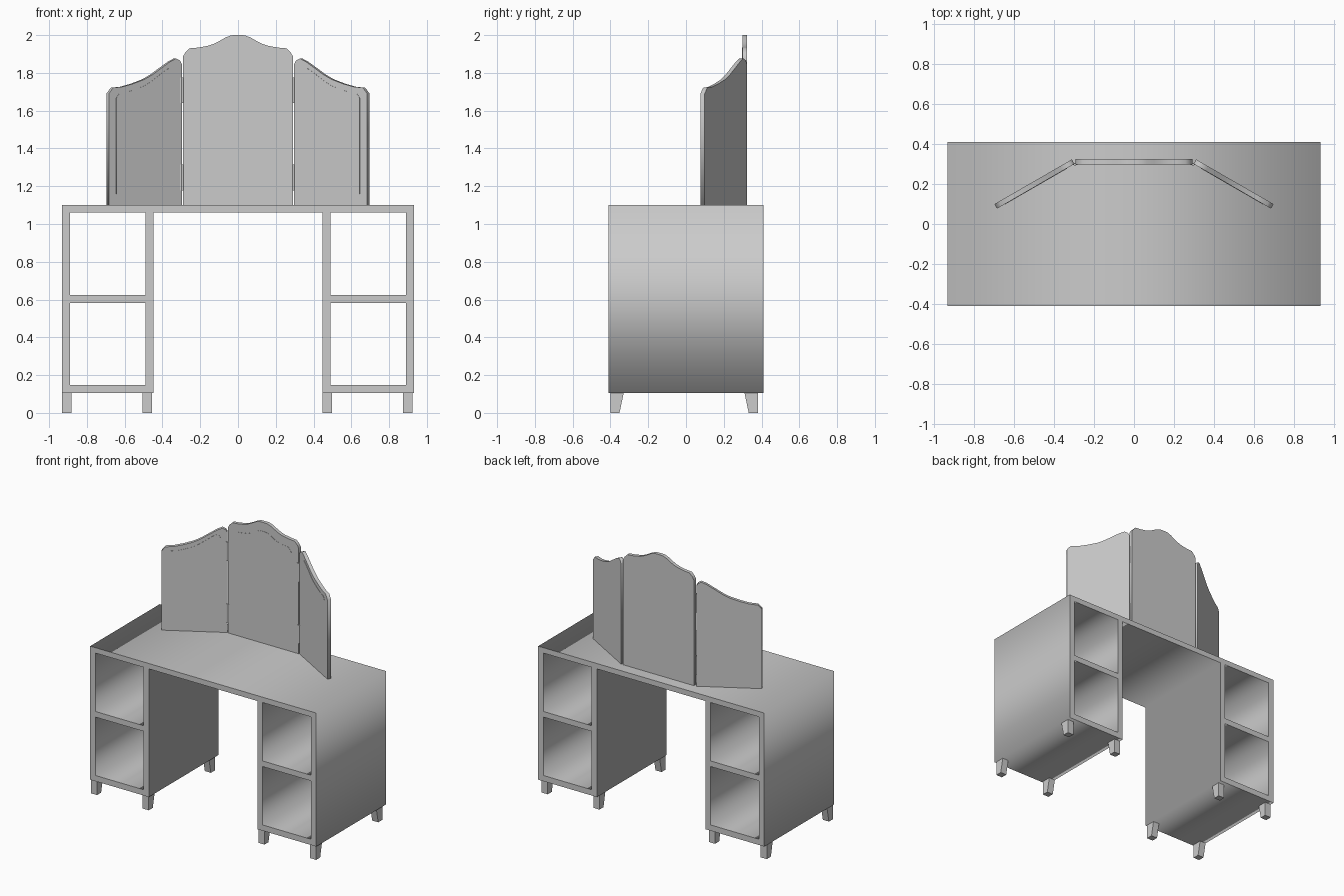
import bpy, bmesh, math
from mathutils import Matrix, Vector

if "Cube" in bpy.data.objects:
    bpy.data.objects.remove(bpy.data.objects["Cube"])


def link(name, bm, mat=Matrix()):
    bmesh.ops.remove_doubles(bm, verts=bm.verts, dist=1e-5)
    bmesh.ops.recalc_face_normals(bm, faces=bm.faces)
    me = bpy.data.meshes.new(name)
    bm.to_mesh(me)
    bm.free()
    ob = bpy.data.objects.new(name, me)
    ob.matrix_world = mat
    bpy.context.collection.objects.link(ob)
    return ob


def slab(name, outlines, depth, mat=Matrix()):
    """Upright slab: filled x-z outlines (inner ones are holes), thick along y."""
    cu = bpy.data.curves.new(name, 'CURVE')
    cu.dimensions, cu.fill_mode, cu.extrude = '2D', 'BOTH', depth / 2
    for pts in outlines:
        sp = cu.splines.new('POLY')
        sp.points.add(len(pts) - 1)
        for p, (x, z) in zip(sp.points, pts):
            p.co = (x, z, 0, 1)
        sp.use_cyclic_u = True
    tmp = bpy.data.objects.new(name + "_curve", cu)
    bpy.context.collection.objects.link(tmp)
    me = bpy.data.meshes.new_from_object(tmp)
    bpy.data.objects.remove(tmp)
    bm = bmesh.new()
    bm.from_mesh(me)
    bpy.data.meshes.remove(me)
    bm.transform(Matrix.Rotation(math.pi / 2, 4, 'X'))
    return link(name, bm, mat)


def box(name, x, y, z, taper=(0, 0)):
    """Box from ranges; taper moves the lower edges at y0 and y1."""
    bm = bmesh.new()
    bmesh.ops.create_cube(bm, size=1)
    for v in bm.verts:
        low = v.co.z < 0
        i, j, k = (int(c > 0) for c in v.co)
        v.co = (x[i], y[j] + (taper[j] if low else 0), z[k])
    return link(name, bm)


def rect(x0, x1, z0, z1):
    return [(x0, z0), (x1, z0), (x1, z1), (x0, z1)]


# desk carcass: top and two open pedestals in one extruded profile
W, IN, T = 0.932, 0.448, 0.043
outer = [(-W, 0.105), (-IN, 0.105), (-IN, 1.06), (IN, 1.06),
         (IN, 0.105), (W, 0.105), (W, 1.10), (-W, 1.10)]
holes = [rect(a + T, b - T, z0, z1)
         for a, b in ((-W, -IN), (IN, W))
         for z0, z1 in ((0.148, 0.583), (0.625, 1.06))]
slab("desk_carcass", [outer] + holes, 0.82)

# tapered feet
for px in (-W, IN):
    for dx in (0.0, 0.426):
        x = (px + dx, px + dx + 0.05)
        box("front_foot", x, (-0.40, -0.33), (0, 0.105), (0, -0.022))
        box("back_foot", x, (0.31, 0.38), (0, 0.105), (0.022, 0))

# three-part mirror
THICK = 0.026


def panel(name, pts, mat):
    slab(name + "_panel", [pts], THICK, mat)
    # slightly raised glass on the front face
    cx = (min(p[0] for p in pts) + max(p[0] for p in pts)) / 2
    glass = [(cx + (x - cx) * 0.8, 1.16 + (z - 1.10) * 0.86) for x, z in pts]
    shift = Matrix.Translation((0, -THICK / 2 - 0.0005, 0))
    slab(name + "_glass", [glass], 0.003, mat @ shift)


half = [(0.292, 1.10), (0.292, 1.885), (0.28, 1.907), (0.257, 1.93),
        (0.21, 1.934), (0.16, 1.943), (0.13, 1.953), (0.10, 1.968),
        (0.065, 1.988), (0.035, 1.999), (0.015, 2.0)]
panel("centre_mirror", half + [(-x, z) for x, z in reversed(half)],
      Matrix.Translation((0, 0.311, 0)))

wing = [(0, 1.10), (0, 1.846), (0.012, 1.866), (0.035, 1.876), (0.07, 1.86),
        (0.13, 1.822), (0.18, 1.79), (0.23, 1.765), (0.30, 1.742),
        (0.36, 1.727), (0.42, 1.721), (0.446, 1.69), (0.446, 1.10)]
for s, side in ((-1, "left"), (1, "right")):
    mat = (Matrix.Translation((s * 0.304, 0.311, 0))
           @ Matrix.Rotation(-s * math.radians(30), 4, 'Z'))
    panel(side + "_mirror", [(s * u, z) for u, z in wing], mat)

    # hinges: pin plus a short leaf on each panel
    for zc in (1.247, 1.708):
        bm = bmesh.new()
        bmesh.ops.create_cone(bm, cap_ends=True, segments=12, radius1=0.007,
                              radius2=0.007, depth=0.137)
        link(side + "_hinge_pin", bm, Matrix.Translation((s * 0.294, 0.298, zc)))
        xs = sorted((s * 0.281, s * 0.306))
        box(side + "_hinge_leaf", xs, (0.294, 0.302), (zc - 0.0685, zc + 0.0685))
